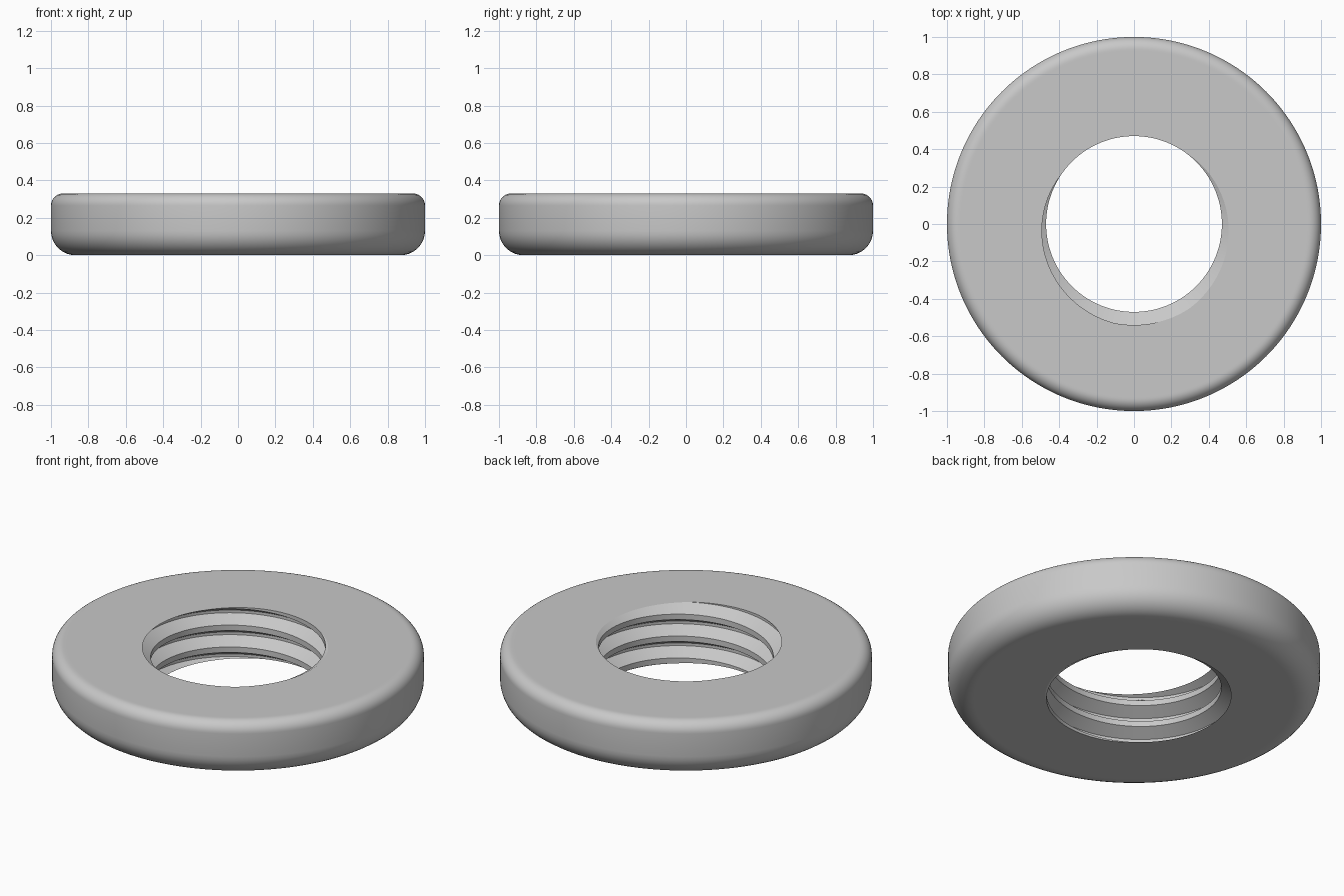
import bpy, bmesh, math

cube = bpy.data.objects.get("Cube")
if cube:
    bpy.data.objects.remove(cube, do_unlink=True)

HEIGHT, RADIUS = 0.33, 1.0
TOP_FILLET, BASE_FILLET = 0.065, 0.13
PITCH, CREST, ROOT = 0.13, 0.47, 0.54
START = math.radians(281)      # where the groove runs out through the top
SEGMENTS, FILLET_STEPS = 192, 9

metal = bpy.data.materials.new("plain_grey")
metal.use_nodes = True
metal.diffuse_color = (0.58, 0.58, 0.58, 1)
metal.node_tree.nodes["Principled BSDF"].inputs["Base Color"].default_value = metal.diffuse_color


def thread_radius(phase):
    """Trapezoid groove: flat root, two sloped flanks, flat crest."""
    d = abs(phase - round(phase))
    t = min(max((d - 1 / 16) / (5 / 16), 0), 1)
    return ROOT + (CREST - ROOT) * t


def bore_section(angle):
    """Right-hand helical thread, cut off flat at both faces."""
    turn = (angle - START) / math.tau
    points = []
    for n in range(-5, 4):
        for offset in (-3 / 8, -1 / 16, 1 / 16, 3 / 8):
            z = HEIGHT + (n + offset + turn) * PITCH
            z = min(max(z, 0), HEIGHT)
            points.append((thread_radius((z - HEIGHT) / PITCH - turn), z))
    return points


def fillet(radius, z, first):
    """Quarter round on the rim, starting at the given angle and turning clockwise."""
    centre = RADIUS - radius
    return [(centre + radius * math.cos(a), z + radius * math.sin(a))
            for a in (first - math.pi / 2 * i / FILLET_STEPS
                      for i in range(FILLET_STEPS + 1))]


# Rim section, from the top face round to the base, with guard loops by the fillets
rim = [(RADIUS - TOP_FILLET - 0.01, HEIGHT)]
rim += fillet(TOP_FILLET, HEIGHT - TOP_FILLET, math.pi / 2)
rim += fillet(BASE_FILLET, BASE_FILLET, 0)
rim += [(RADIUS - BASE_FILLET - 0.01, 0)]

# Sweep the closed section round the axis
bm = bmesh.new()
columns = []
for i in range(SEGMENTS + 1):
    a = math.tau * i / SEGMENTS
    columns.append([bm.verts.new((r * math.cos(a), r * math.sin(a), z))
                    for r, z in bore_section(a) + rim])
for left, right in zip(columns, columns[1:]):
    for j in range(len(left)):
        k = (j + 1) % len(left)
        bm.faces.new((left[j], left[k], right[k], right[j]))
bmesh.ops.remove_doubles(bm, verts=bm.verts[:], dist=0.00002)
bmesh.ops.recalc_face_normals(bm, faces=bm.faces[:])

mesh = bpy.data.meshes.new("threaded_ring")
bm.to_mesh(mesh)
bm.free()
mesh.materials.append(metal)
ring = bpy.data.objects.new("threaded_ring", mesh)
bpy.context.collection.objects.link(ring)

bpy.ops.object.select_all(action="DESELECT")
ring.select_set(True)
bpy.context.view_layer.objects.active = ring
bpy.ops.object.shade_smooth_by_angle(angle=math.radians(25))
